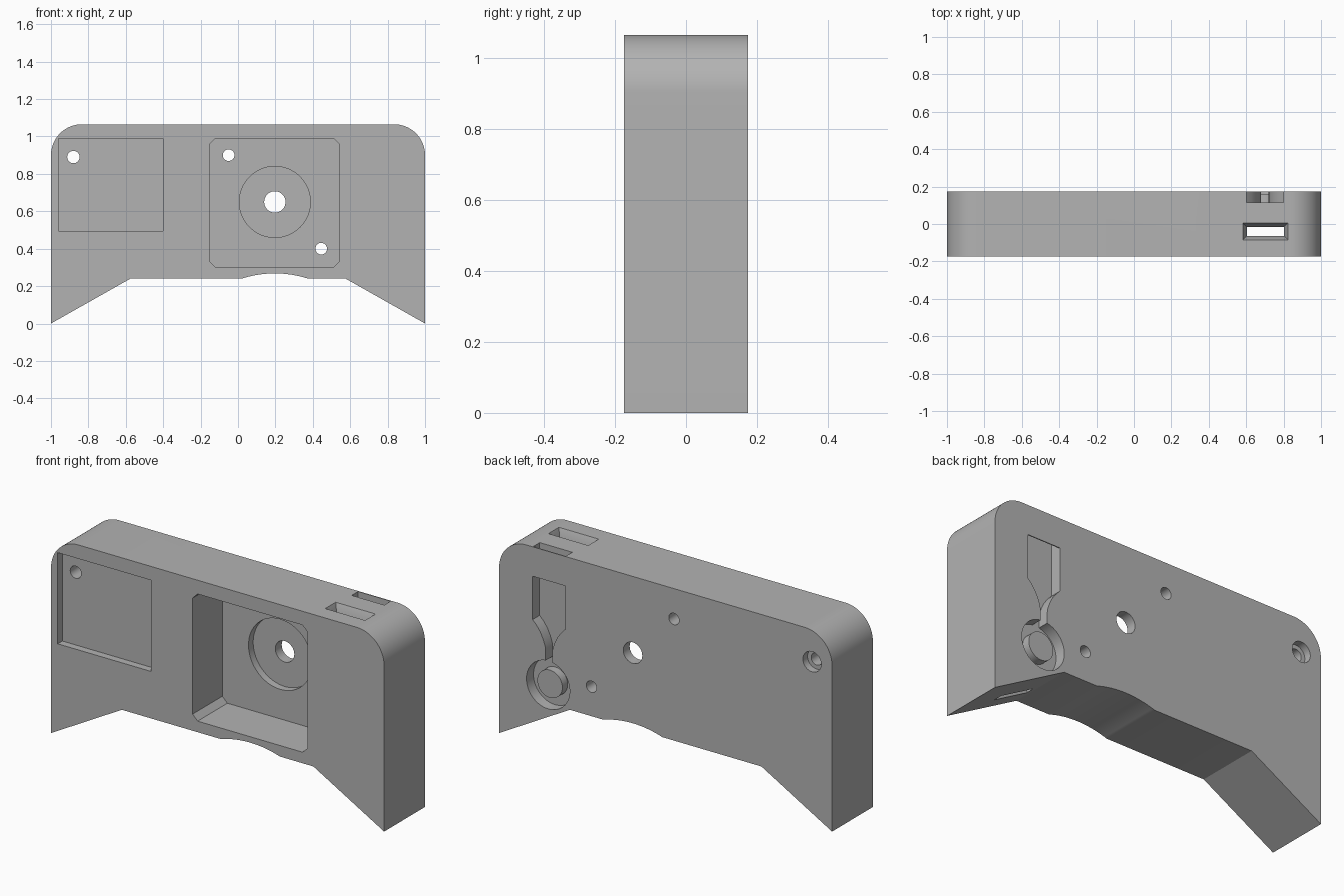
import bpy
import bmesh
from math import sin, cos, pi, asin

cube = bpy.data.objects.get("Cube")
if cube:
    bpy.data.objects.remove(cube, do_unlink=True)

BACK = 0.175    # half thickness of the body
OUT = 0.25      # cutters overshoot to here

grey = bpy.data.materials.new("plain_grey")
grey.use_nodes = True
colour = (0.45, 0.45, 0.45, 1)
grey.diffuse_color = colour
grey.node_tree.nodes["Principled BSDF"].inputs["Base Color"].default_value = colour


def loft(name, loop_a, loop_b):
    """Closed solid between two matching loops of 3D points."""
    bm = bmesh.new()
    a = [bm.verts.new(p) for p in loop_a]
    b = [bm.verts.new(p) for p in loop_b]
    bm.faces.new(a)
    bm.faces.new(b[::-1])
    n = len(a)
    for i in range(n):
        j = (i + 1) % n
        bm.faces.new((a[j], a[i], b[i], b[j]))
    bmesh.ops.recalc_face_normals(bm, faces=bm.faces)
    mesh = bpy.data.meshes.new(name)
    bm.to_mesh(mesh)
    bm.free()
    obj = bpy.data.objects.new(name, mesh)
    bpy.context.collection.objects.link(obj)
    return obj


def prism(name, profile, y0, y1):
    """Extrude an x-z profile along y."""
    return loft(name, [(x, y0, z) for x, z in profile], [(x, y1, z) for x, z in profile])


def arc(cx, cz, r, start, end, steps):
    angles = [start + (end - start) * i / steps for i in range(steps + 1)]
    return [(cx + r * cos(t), cz + r * sin(t)) for t in angles]


def disc(name, x, z, r, y0, y1):
    return prism(name, arc(x, z, r, 0, 2 * pi, 64)[:-1], y0, y1)


def box_profile(x0, x1, z0, z1, c=0.0):
    """Rectangle, with chamfered corners if c is given."""
    if not c:
        return [(x0, z0), (x1, z0), (x1, z1), (x0, z1)]
    return [(x0 + c, z0), (x1 - c, z0), (x1, z0 + c), (x1, z1 - c),
            (x1 - c, z1), (x0 + c, z1), (x0, z1 - c), (x0, z0 + c)]


def flat_rect(x0, x1, y0, y1, z):
    return [(x0, y0, z), (x1, y0, z), (x1, y1, z), (x0, y1, z)]


def select_only(obj):
    bpy.ops.object.select_all(action="DESELECT")
    obj.select_set(True)
    bpy.context.view_layer.objects.active = obj


def finish(obj):
    obj.data.materials.clear()
    obj.data.materials.append(grey)
    select_only(obj)
    bpy.ops.object.shade_smooth_by_angle(angle=0.4)


# Body: rounded top corners, spread feet and a shallow arch underneath
R, TOP = 0.165, 1.065
arch_r, arch_half, arch_x, floor_z = 0.577, 0.177, 0.197, 0.24
spread = asin(arch_half / arch_r)
arch_z = floor_z - arch_r * cos(spread)
outline = [(-1, 0), (-0.575, floor_z)]
outline += arc(arch_x, arch_z, arch_r, pi / 2 + spread, pi / 2 - spread, 24)
outline += [(0.575, floor_z), (1, 0)]
outline += arc(1 - R, TOP - R, R, 0, pi / 2, 20)
outline += arc(R - 1, TOP - R, R, pi / 2, pi, 20)
body = prism("body", outline, -BACK, BACK)

# Front pockets
POCKET = 0.08
lens_x, lens_z = 0.197, 0.65
cutters = [
    prism("window_pocket", box_profile(-0.96, -0.4, 0.495, 0.99), -OUT, -0.135),
    prism("main_pocket", box_profile(-0.15, 0.54, 0.3, 0.99, 0.03), -OUT, POCKET),
    disc("lens_recess", lens_x, lens_z, 0.19, 0, 0.12),
    disc("lens_hole", lens_x, lens_z, 0.057, 0, OUT),
]

# Screw holes
for x, z in ((-0.05, 0.9), (0.445, 0.4)):
    cutters.append(disc("screw_hole", x, z, 0.031, 0, OUT))
cutters.append(disc("corner_hole", -0.88, 0.89, 0.033, -OUT, OUT))
cutters.append(disc("corner_counterbore", -0.88, 0.89, 0.055, 0.135, OUT))

# Keyhole recess on the back: wide bay, curved shoulders, neck and ring
KEY_X, DEEP = 0.7, 0.115
half = [(0.098, 0.905), (0.098, 0.67), (0.074, 0.645), (0.052, 0.615),
        (0.035, 0.58), (0.023, 0.545), (0.02, 0.52), (0.02, 0.4)]
keyhole = [(KEY_X + x, z) for x, z in half] + [(KEY_X - x, z) for x, z in half[::-1]]
cutters.append(prism("keyhole_recess", keyhole, DEEP, OUT))
cutters.append(disc("ring_recess", KEY_X + 0.005, 0.34, 0.13, DEEP, OUT))

# Slots in the top: one into the keyhole bay, one flared and right through
cutters.append(prism("bay_slot", box_profile(0.602, 0.798, 0.85, 1.2), DEEP, 0.17))
cutters.append(prism("strap_slot", box_profile(0.604, 0.802, -0.1, 1.2), -0.064, -0.016))
cutters.append(loft("strap_flare",
                    flat_rect(0.604, 0.802, -0.064, -0.016, 1.015),
                    flat_rect(0.579, 0.827, -0.089, 0.009, 1.075)))

for cutter in cutters:
    cutter.hide_render = True
    cut = body.modifiers.new(cutter.name, "BOOLEAN")
    cut.operation = "DIFFERENCE"
    cut.solver = "EXACT"
    cut.object = cutter
    select_only(body)
    bpy.ops.object.modifier_apply(modifier=cut.name)
for cutter in cutters:
    bpy.data.objects.remove(cutter, do_unlink=True)
finish(body)

# Round boss standing in the ring
finish(disc("ring_boss", KEY_X + 0.005, 0.34, 0.075, DEEP - 0.01, 0.16))
